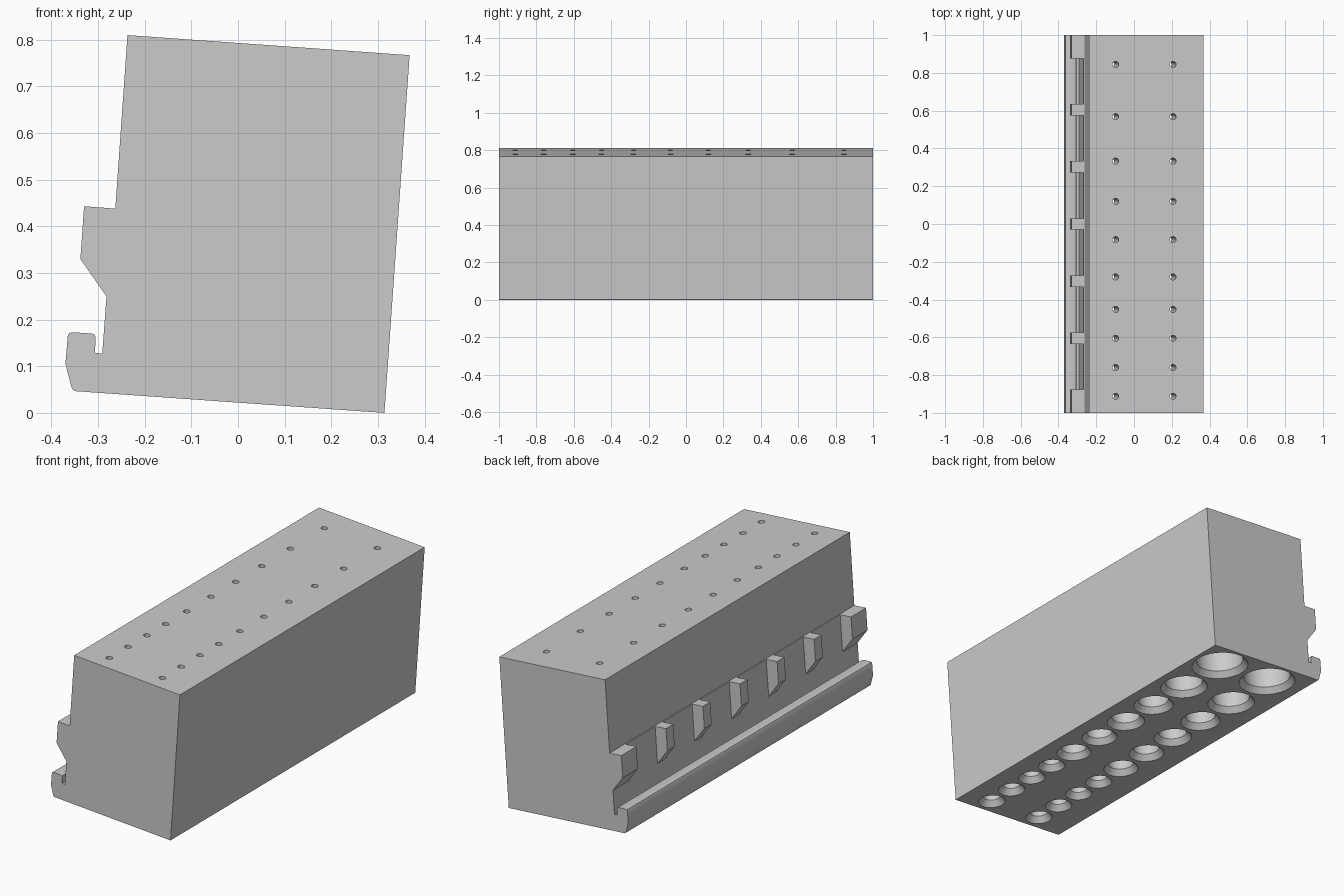
import bpy, bmesh, math
from mathutils import Matrix, Vector

if "Cube" in bpy.data.objects:
    bpy.data.objects.remove(bpy.data.objects["Cube"])

TILT = math.radians(4)
grey = bpy.data.materials.new("light grey plastic")
grey.diffuse_color = (0.6, 0.6, 0.6, 1)
grey.use_nodes = True
grey.node_tree.nodes["Principled BSDF"].inputs["Base Color"].default_value = grey.diffuse_color


def make_object(name, bm):
    bmesh.ops.recalc_face_normals(bm, faces=bm.faces[:])
    me = bpy.data.meshes.new(name)
    bm.to_mesh(me)
    bm.free()
    me.materials.append(grey)
    ob = bpy.data.objects.new(name, me)
    bpy.context.collection.objects.link(ob)
    return ob


def extrude_profile(name, pts, y0, y1):
    """Extrude an x/z outline along y."""
    bm = bmesh.new()
    face = bm.faces.new([bm.verts.new((x, y0, z)) for x, z in pts])
    out = bmesh.ops.extrude_face_region(bm, geom=[face])
    verts = [v for v in out["geom"] if isinstance(v, bmesh.types.BMVert)]
    bmesh.ops.translate(bm, verts=verts, vec=(0, y1 - y0, 0))
    return make_object(name, bm)


def add_lathe(bm, profile, matrix, n=48):
    """Add a closed turned solid from (radius, height) pairs."""
    rings = [[bm.verts.new(matrix @ Vector((r * math.cos(2 * math.pi * i / n),
                                            r * math.sin(2 * math.pi * i / n), h)))
              for i in range(n)] for r, h in profile]
    for a, b in zip(rings, rings[1:]):
        for i in range(n):
            j = (i + 1) % n
            bm.faces.new((a[i], a[j], b[j], b[i]))
    bm.faces.new(rings[0])
    bm.faces.new(rings[-1])


# Tilted block with the full-length lower hook
body = extrude_profile("holder_body", [
    (0.314, 0.0), (0.368, 0.767), (-0.237, 0.81), (-0.263, 0.438),
    (-0.268, 0.438), (-0.282, 0.25), (-0.291, 0.127), (-0.307, 0.129),
    (-0.305, 0.160), (-0.307, 0.167), (-0.313, 0.170), (-0.356, 0.173),
    (-0.362, 0.171), (-0.365, 0.165), (-0.370, 0.105), (-0.357, 0.055),
    (-0.354, 0.049), (-0.348, 0.0465)], -1, 1)

# Sockets from below: chamfered mouth, bore, and narrow hole through the top
sockets = [(0.845, 0.139), (0.568, 0.116), (0.333, 0.098), (0.12, 0.093),
           (-0.083, 0.087), (-0.28, 0.085), (-0.452, 0.066), (-0.605, 0.066),
           (-0.76, 0.066), (-0.912, 0.066)]
bm = bmesh.new()
for x, z in ((0.153, 0.0113), (-0.151, 0.0325)):
    for y, r in sockets:
        place = Matrix.Translation((x, y, z)) @ Matrix.Rotation(TILT, 4, 'Y')
        add_lathe(bm, [(r + 0.0077, -0.01), (r - 0.023, 0.03), (r - 0.023, 0.42),
                       (0.016, 0.42), (0.016, 0.82)], place)
cutter = make_object("socket_cutter", bm)
cutter.hide_render = True

mod = body.modifiers.new("sockets", 'BOOLEAN')
mod.operation = 'DIFFERENCE'
mod.solver = 'EXACT'
mod.object = cutter
bpy.context.view_layer.objects.active = body
body.select_set(True)
bpy.ops.object.modifier_apply(modifier=mod.name)
bpy.ops.object.shade_smooth_by_angle(angle=math.radians(30))
bpy.data.objects.remove(cutter)

# Upper rail teeth along the back wall
tooth = [(-0.263, 0.438), (-0.330, 0.443), (-0.338, 0.33), (-0.282, 0.25), (-0.268, 0.438)]
spans = [(-1, -0.877), (0.877, 1)] + [(c - 0.03, c + 0.03)
                                      for c in (-0.605, -0.303, 0, 0.303, 0.605)]
for y0, y1 in spans:
    extrude_profile("rail_tooth", tooth, y0, y1)
